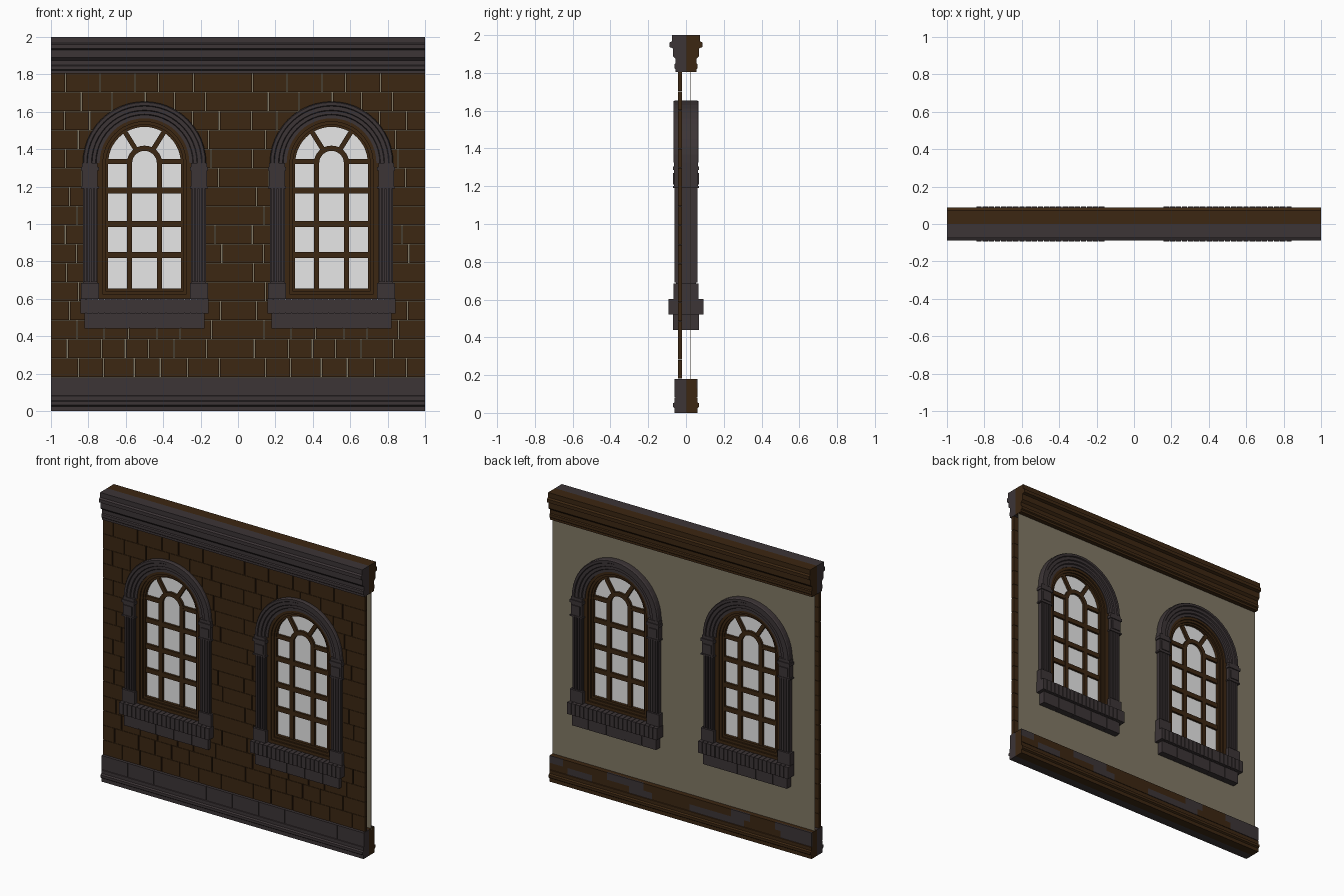
import bpy, bmesh, math, random

if "Cube" in bpy.data.objects:
    bpy.data.objects.remove(bpy.data.objects["Cube"])

random.seed(4)


def material(name, rgb):
    m = bpy.data.materials.new(name)
    m.diffuse_color = (*rgb, 1)
    m.use_nodes = True
    m.node_tree.nodes["Principled BSDF"].inputs["Base Color"].default_value = m.diffuse_color
    return m


BROWN = material("brown_brick", (0.045, 0.020, 0.006))
STONE = material("dark_stone", (0.045, 0.035, 0.037))
PLASTER = material("beige_plaster", (0.22, 0.19, 0.13))
GLASS = material("pale_glass", (0.80, 0.80, 0.80))


def finish(name, bm, *mats):
    bmesh.ops.recalc_face_normals(bm, faces=bm.faces)
    me = bpy.data.meshes.new(name)
    bm.to_mesh(me)
    bm.free()
    for m in mats:
        me.materials.append(m)
    ob = bpy.data.objects.new(name, me)
    bpy.context.collection.objects.link(ob)
    return ob


def box(bm, x0, x1, y0, y1, z0, z1, mat=0):
    v = [bm.verts.new((x, y, z)) for x in (x0, x1) for y in (y0, y1) for z in (z0, z1)]
    for f in ((0, 1, 3, 2), (4, 6, 7, 5), (0, 4, 5, 1), (2, 3, 7, 6), (0, 2, 6, 4), (1, 5, 7, 3)):
        bm.faces.new([v[i] for i in f]).material_index = mat


def loft(bm, rings):
    """Bridge equal closed rings of points and cap both ends."""
    vs = [[bm.verts.new(p) for p in r] for r in rings]
    n = len(vs[0])
    for a, b in zip(vs, vs[1:]):
        for i in range(n):
            j = (i + 1) % n
            bm.faces.new((a[i], a[j], b[j], b[i]))
    bm.faces.new(vs[0])
    bm.faces.new(vs[-1])


def moulding(bm, profile, side):
    """Profile of (depth, z) run along x; side -1 is front, 1 is back."""
    loft(bm, [[(x, side * d, z) for d, z in profile] for x in (-1, 1)])


def arch(bm, half, zc, leg=None, n=24):
    """Half-section of (radius, depth), mirrored front to back, swept over an arch."""
    prof = [(r, -d) for r, d in half] + [(r, d) for r, d in reversed(half)]
    rings = [[(r * math.cos(a), y, zc + r * math.sin(a)) for r, y in prof]
             for a in (math.pi * i / n for i in range(n + 1))]
    if leg is not None:
        rings.insert(0, [(r, y, leg) for r, y in prof])
        rings.append([(-r, y, leg) for r, y in prof])
    loft(bm, rings)


def arch_outline(cx, r, zc, z0, y, n=24):
    pts = [(cx + r, y, z0)]
    pts += [(cx + r * math.cos(math.pi * i / n), y, zc + r * math.sin(math.pi * i / n)) for i in range(n + 1)]
    return pts + [(cx - r, y, z0)]


ZC = 1.325

# cornice: stone front half, brown back half
cornice = [(0, 1.805), (.055, 1.805), (.055, 1.82), (.062, 1.825), (.062, 1.845), (.055, 1.85),
           (.055, 1.875), (.07, 1.89), (.07, 1.93), (.088, 1.937), (.088, 1.96), (.075, 1.967),
           (.075, 2.0), (0, 2.0)]
plinth = [(0, 0), (.06, 0), (.06, .025), (.07, .032), (.07, .05), (.06, .057), (.06, .08), (.056, .083),
          (.056, .18), (0, .18)]
for name, prof in (("cornice", cornice), ("plinth", plinth)):
    for side, label, mat in ((-1, "front", STONE), (1, "back", BROWN)):
        bm = bmesh.new()
        moulding(bm, prof, side)
        finish(f"{name}_{label}", bm, mat)

# plinth blocks on the front
bm = bmesh.new()
for i in range(-5, 6):
    box(bm, max(-1, i * .2 + .002 - .0), min(1, i * .2 + .198), -.06, -.05, .084, .18) if i < 5 else None
finish("plinth_blocks_front", bm, STONE)

# patchy blocks on the back of the plinth
bm = bmesh.new()
for z0, z1 in ((.084, .13), (.13, .18)):
    x = -1
    while x < 1:
        x1 = min(1, x + random.uniform(.08, .2))
        box(bm, x, x1, .05, .06, z0, z1, int(random.random() < .33))
        x = x1
finish("plinth_blocks_back", bm, BROWN, STONE)

# brick courses, same pattern in both one-unit bays
bricks = bmesh.new()
ROWS, GAP = 16, .003
h = (1.805 - .18) / ROWS
for row in range(ROWS):
    z = .18 + row * h
    cuts = [0]
    x = random.uniform(.07, .1) if row % 2 else random.uniform(.13, .17)
    while x < .93:
        cuts.append(x)
        x += random.uniform(.12, .19)
    cuts.append(1)
    for bay in (-1, 0):
        for a, b in zip(cuts, cuts[1:]):
            lo = bay + a + (GAP if a > 0 else 0)
            hi = bay + b - (GAP if b < 1 else .001)
            box(bricks, lo, hi, -.042, -.02, z + .001, z + h - .001)
wall = finish("brick_wall", bricks, BROWN)
bm = bmesh.new()
box(bm, -1, 1, .022, .025, .17, 1.82)
plaster = finish("plaster_wall", bm, PLASTER)

# arched openings cut through both walls
bm = bmesh.new()
for cx in (-.5, .5):
    loft(bm, [arch_outline(cx, .288, ZC, .52, y) for y in (-.2, .2)])
cutter = finish("opening_cutter", bm)
cutter.hide_render = True
for ob in (wall, plaster):
    mod = ob.modifiers.new("openings", "BOOLEAN")
    mod.operation, mod.solver, mod.object = "DIFFERENCE", "EXACT", cutter
    bpy.context.view_layer.objects.active = ob
    bpy.ops.object.modifier_apply(modifier=mod.name)
bpy.data.objects.remove(cutter)

window = []

# stepped stone arch
bm = bmesh.new()
arch(bm, [(.24, .045), (.258, .045), (.262, .053), (.28, .053), (.284, .06), (.305, .06),
          (.309, .066), (.325, .066), (.33, .058)], ZC)
window.append(finish("stone_arch", bm, STONE))

# fluted pilasters with capitals and feet
bm = bmesh.new()
for s in (-1, 1):
    def post(a, b, d, z0, z1):
        box(bm, min(s * a, s * b), max(s * a, s * b), -d, d, z0, z1)
    post(.25, .328, .053, .68, 1.2)
    for k in range(4):
        post(.254 + k * .019, .267 + k * .019, .062, .69, 1.19)
    post(.243, .34, .066, .6, .685)
    post(.25, .334, .064, 1.19, 1.325)
    post(.244, .34, .07, 1.285, 1.305)
    post(.244, .34, .068, 1.19, 1.2)
    post(.262, .322, .07, 1.21, 1.27)
window.append(finish("pilasters", bm, STONE))

# sill of upright stones over a course of blocks
bm = bmesh.new()
box(bm, -.34, .34, -.086, .086, .525, .595)
n, w = 21, .69 / 21
for i in range(n):
    x = -.345 + i * w
    box(bm, x + .002, x + w - .002, -.093, .093, .522, .602)
box(bm, -.318, .318, -.065, .065, .445, .53)
cuts = [-.322, -.21, -.08, .06, .195, .322]
for a, b in zip(cuts, cuts[1:]):
    box(bm, a + .002, b - .002, -.07, .07, .44, .523)
window.append(finish("sill", bm, STONE))

# stepped timber frame
bm = bmesh.new()
arch(bm, [(.194, .02), (.206, .02), (.206, .03), (.222, .03), (.222, .04), (.25, .04)], ZC, .6)
box(bm, -.2, .2, -.02, .02, .6, .655)
box(bm, -.21, .21, -.03, .03, .6, .64)
box(bm, -.23, .23, -.04, .04, .6, .622)
window.append(finish("window_frame", bm, BROWN))

# glazing bars: uprights, rails, small arch and two rays
bm = bmesh.new()
arch(bm, [(.066, .016), (.094, .016)], ZC, .64, 16)
for z in (.835, 1.0, 1.18):
    box(bm, -.2, .2, -.015, .015, z - .016, z + .016)
for s in (-1, 1):
    box(bm, min(s * .09, s * .2), max(s * .09, s * .2), -.015, .015, 1.32, 1.348)
    a = math.radians(58)
    c, d = math.cos(a), math.sin(a)
    loft(bm, [[(s * (r * c - t * d), y, ZC + r * d + t * c)
               for t, y in ((-.013, -.015), (.013, -.015), (.013, .015), (-.013, .015))]
              for r in (.085, .205)])
window.append(finish("glazing_bars", bm, BROWN))

# glass pane
bm = bmesh.new()
bm.faces.new([bm.verts.new(p) for p in arch_outline(0, .205, ZC, .64, 0)])
window.append(finish("glass", bm, GLASS))

# place the window in each bay
for ob in window:
    twin = ob.copy()
    bpy.context.collection.objects.link(twin)
    twin.name = ob.name + "_left"
    ob.name += "_right"
    twin.location.x, ob.location.x = -.5, .5
